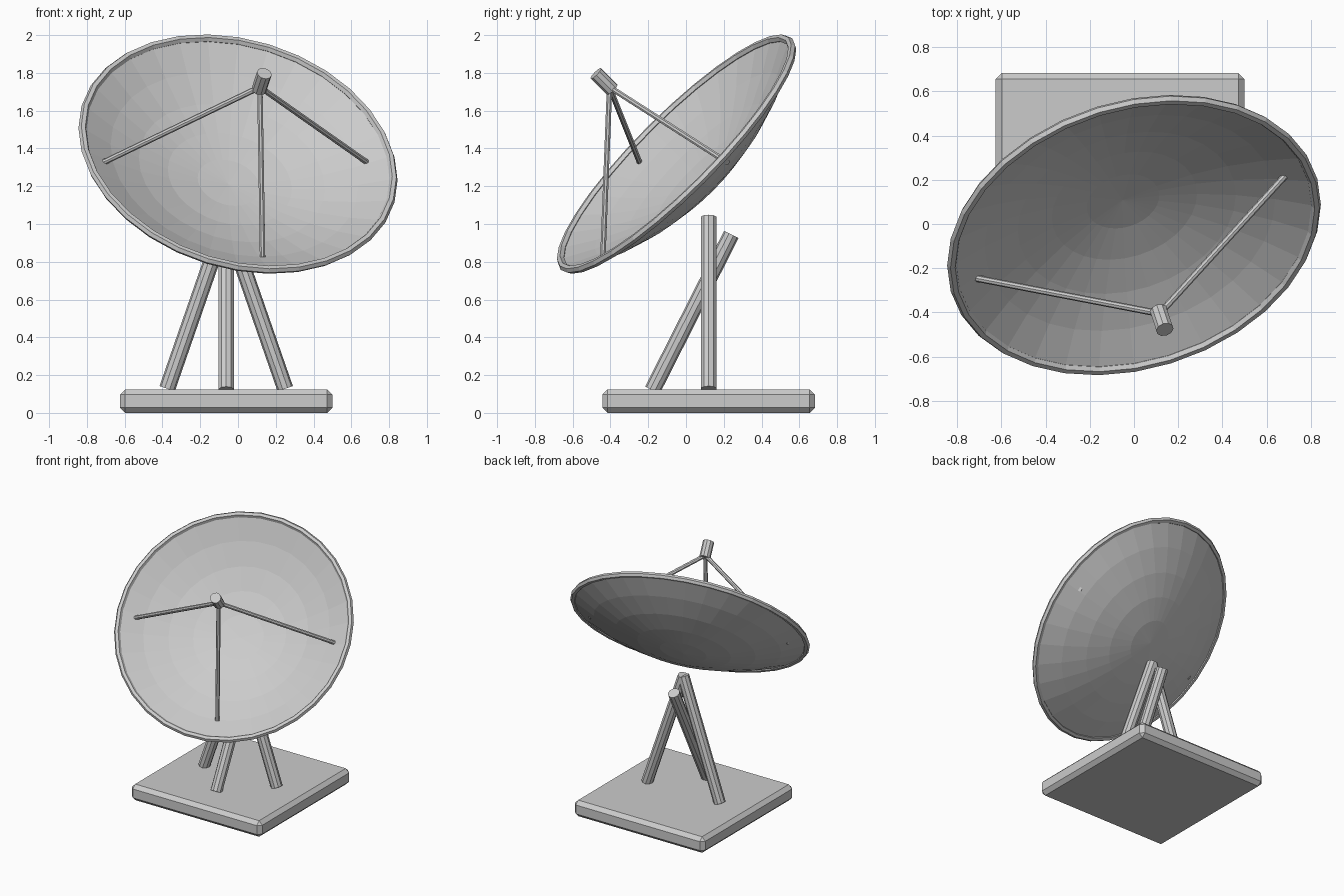
import bpy, bmesh, math
from mathutils import Vector, Matrix

if "Cube" in bpy.data.objects:
    bpy.data.objects.remove(bpy.data.objects["Cube"])

# Dish frame: rim centre and facing direction
CENTRE = Vector((0, -0.05, 1.37))
TILT = Matrix.Rotation(math.radians(45), 4, 'X') @ Matrix.Rotation(math.radians(13), 4, 'Y')
FRAME = Matrix.Translation(CENTRE) @ TILT
RIM_R, DEPTH, SEGS, RINGS = 0.845, 0.235, 32, 5


def rod(name, a, b, radius, sides):
    """Closed prism running from a to b."""
    a, b = Vector(a), Vector(b)
    bpy.ops.mesh.primitive_cylinder_add(vertices=sides, radius=radius,
                                        depth=(b - a).length, location=(a + b) / 2)
    ob = bpy.context.object
    ob.name = name
    ob.rotation_euler = (b - a).to_track_quat('Z', 'Y').to_euler()
    return ob


# Bevelled base slab
bpy.ops.mesh.primitive_cube_add(size=1, location=(-0.0625, 0.12, 0.0625))
base = bpy.context.object
base.name = "base"
base.scale = (1.125, 1.125, 0.125)
bpy.ops.object.transform_apply(location=False, rotation=False, scale=True)
bev = base.modifiers.new("Bevel", 'BEVEL')
bev.width = 0.028
bev.segments = 1

# Tripod legs
rod("left_leg", (-0.375, 0.12, 0.128), (-0.06, 0.12, 1.035), 0.043, 10)
rod("right_leg", (0.25, 0.12, 0.128), (-0.065, 0.12, 1.035), 0.043, 10)
rod("front_leg", (-0.0625, -0.178, 0.12), (-0.0625, 0.24, 0.945), 0.043, 10)

# Parabolic dish: spun profile with a thin shell
bm = bmesh.new()
profile = []
for i in range(RINGS + 1):
    t = i / RINGS
    profile.append(bm.verts.new((RIM_R * t, 0, -DEPTH * (1 - t * t))))
edges = [bm.edges.new(p) for p in zip(profile, profile[1:])]
bmesh.ops.spin(bm, geom=profile + edges, cent=(0, 0, 0), axis=(0, 0, 1),
               angle=math.tau, steps=SEGS)
bmesh.ops.remove_doubles(bm, verts=bm.verts, dist=0.0005)
bmesh.ops.recalc_face_normals(bm, faces=bm.faces)
mesh = bpy.data.meshes.new("dish")
bm.to_mesh(mesh)
bm.free()
dish = bpy.data.objects.new("dish", mesh)
bpy.context.collection.objects.link(dish)
dish.matrix_world = FRAME
shell = dish.modifiers.new("Shell", 'SOLIDIFY')
shell.thickness = 0.01
shell.offset = 0

# Rim ring
bpy.ops.mesh.primitive_torus_add(major_segments=SEGS, minor_segments=6,
                                 major_radius=RIM_R, minor_radius=0.022)
rim = bpy.context.object
rim.name = "dish_rim"
rim.matrix_world = FRAME

# Feed horn on the dish axis
rod("feed_horn", FRAME @ Vector((0, 0, 0.495)), FRAME @ Vector((0, 0, 0.62)), 0.04, 10)

# Struts from the dish to the feed horn
hub = FRAME @ Vector((0, 0, 0.515))
for name, foot in (("left_strut", (-0.715, -0.245, 1.325)),
                   ("right_strut", (0.685, 0.22, 1.325)),
                   ("lower_strut", (0.13, -0.44, 0.825))):
    rod(name, foot, hub, 0.0155, 8)
